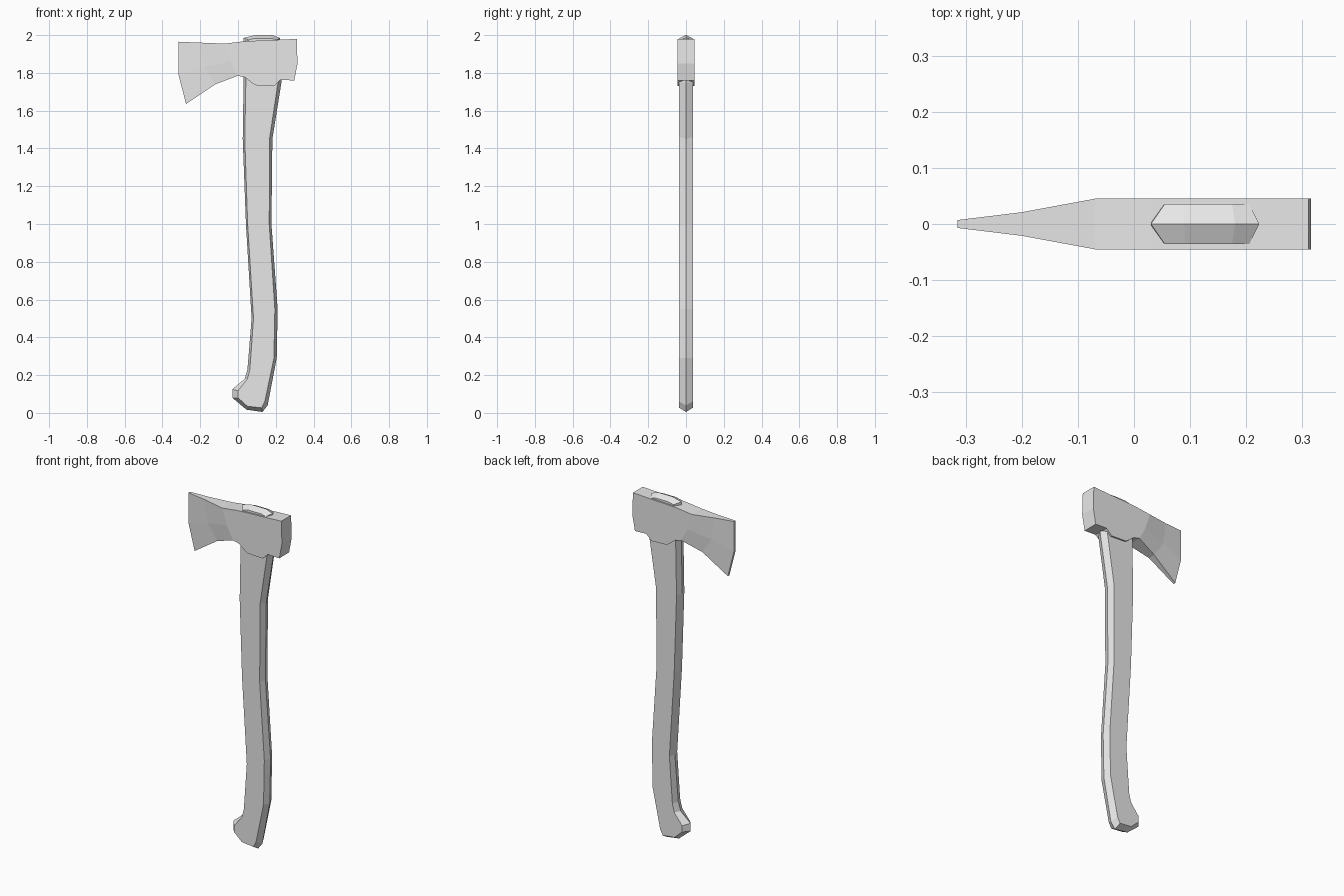
import bpy
import bmesh

cube = bpy.data.objects.get("Cube")
if cube:
    bpy.data.objects.remove(cube, do_unlink=True)

grey = bpy.data.materials.new("plain_grey")
grey.use_nodes = True
GREY = (0.8, 0.8, 0.8, 1)
grey.diffuse_color = GREY
grey.node_tree.nodes["Principled BSDF"].inputs["Base Color"].default_value = GREY


def finish(bm, name):
    bmesh.ops.recalc_face_normals(bm, faces=bm.faces)
    mesh = bpy.data.meshes.new(name)
    bm.to_mesh(mesh)
    bm.free()
    mesh.materials.append(grey)
    obj = bpy.data.objects.new(name, mesh)
    bpy.context.collection.objects.link(obj)
    return obj


def strip(bm, a, b):
    """Closed band of quads between two equal rings."""
    for i in range(len(a)):
        j = (i + 1) % len(a)
        bm.faces.new((a[i], a[j], b[j], b[i]))


# Handle: a ridged outline at the centre plane, with smaller flat cheeks
# Each row: ridge x, ridge z, cheek x, cheek z
handle_profile = [
    (0.045, 0.017, 0.05, 0.035), (0.13, 0.005, 0.125, 0.027),
    (0.157, 0.04, 0.142, 0.06), (0.205, 0.29, 0.19, 0.29),
    (0.21, 0.55, 0.195, 0.55), (0.177, 1.0, 0.165, 1.0),
    (0.182, 1.45, 0.168, 1.46), (0.23, 1.75, 0.212, 1.75),
    (0.223, 1.985, 0.205, 1.975), (0.18, 2.0, 0.175, 1.983),
    (0.09, 2.0, 0.09, 1.983), (0.03, 1.985, 0.055, 1.975),
    (0.03, 1.78, 0.042, 1.78), (0.025, 1.45, 0.036, 1.45),
    (0.042, 1.0, 0.051, 1.0), (0.072, 0.5, 0.082, 0.5),
    (0.05, 0.23, 0.063, 0.23), (0.035, 0.18, 0.05, 0.18),
    (-0.03, 0.125, 0.0, 0.117), (-0.03, 0.08, 0.0, 0.08),
]
bm = bmesh.new()
ridge = [bm.verts.new((x, 0, z)) for x, z, _, _ in handle_profile]
for y in (-0.036, 0.036):
    cheek = [bm.verts.new((x, y, z)) for _, _, x, z in handle_profile]
    strip(bm, ridge, cheek)
    bm.faces.new(cheek)
finish(bm, "handle")

# Axe head: sections from cutting edge to poll
# Each row: top, middle and bottom points (x, z), then half thickness
head_sections = [
    ((-0.315, 1.965), (-0.315, 1.79), (-0.275, 1.635), 0.007),
    ((-0.2, 1.96), (-0.18, 1.83), (-0.12, 1.74), 0.021),
    ((-0.07, 1.955), (-0.04, 1.86), (0.0, 1.785), 0.045),
    ((0.03, 1.967), (0.035, 1.86), (0.037, 1.776), 0.045),
    ((0.09, 1.97), (0.09, 1.86), (0.09, 1.735), 0.045),
    ((0.19, 1.974), (0.19, 1.86), (0.19, 1.73), 0.045),
    ((0.225, 1.976), (0.225, 1.86), (0.225, 1.763), 0.045),
    ((0.311, 1.98), (0.315, 1.85), (0.298, 1.76), 0.045),
]
bm = bmesh.new()
rings = []
for top, mid, low, t in head_sections:
    right_side = [bm.verts.new((x, -t, z)) for x, z in (top, mid, low)]
    left_side = [bm.verts.new((x, t, z)) for x, z in (low, mid, top)]
    rings.append(right_side + left_side)
for a, b in zip(rings, rings[1:]):
    strip(bm, a, b)
for ring in (rings[0], rings[-1]):
    bm.faces.new((ring[0], ring[1], ring[4], ring[5]))
    bm.faces.new((ring[1], ring[2], ring[3], ring[4]))
finish(bm, "axe_head")
